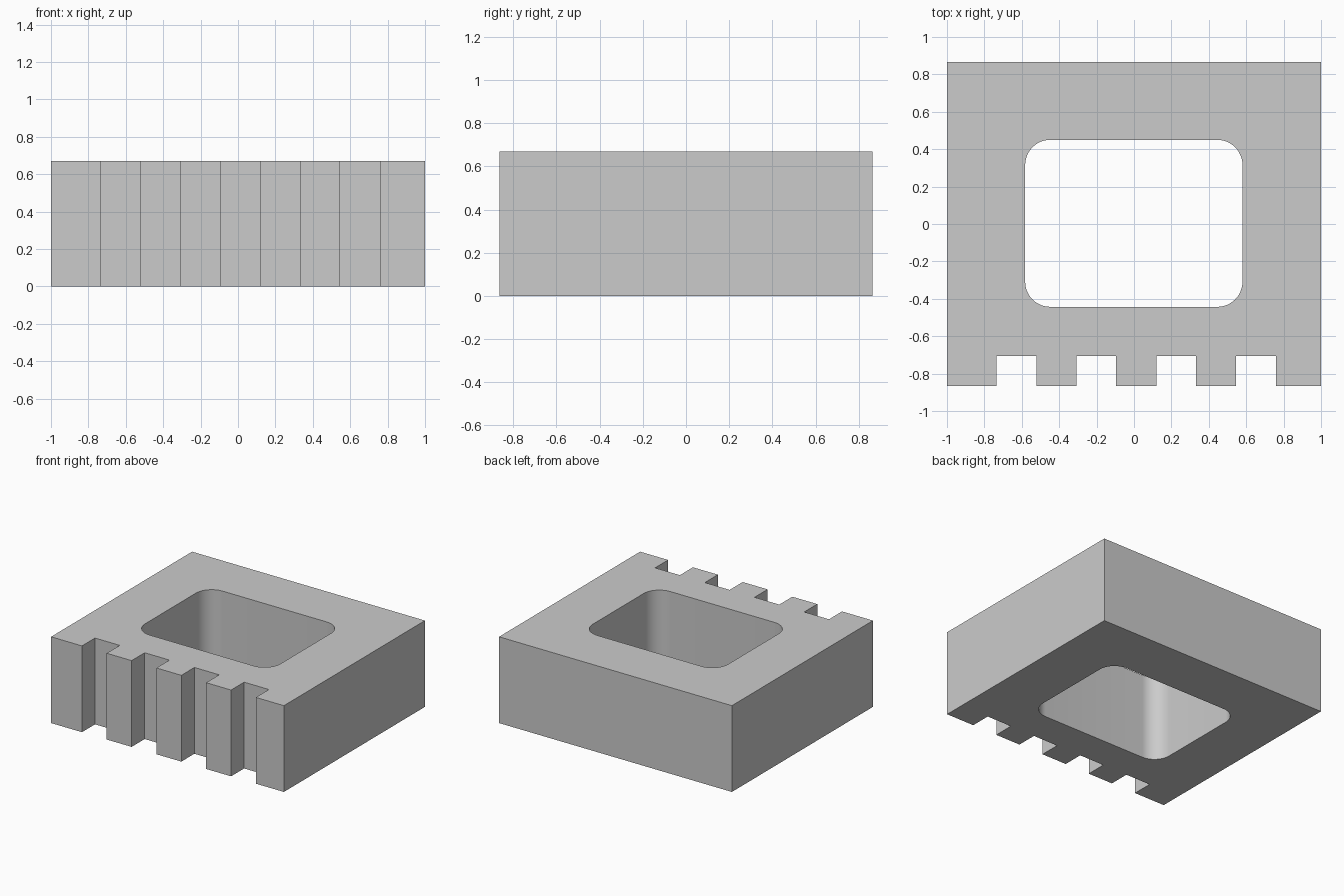
import bpy, bmesh, math

cube = bpy.data.objects.get("Cube")
if cube:
    bpy.data.objects.remove(cube, do_unlink=True)

HEIGHT = 0.67
HALF_DEPTH = 0.865
NOTCH_Y = -0.705

grey = bpy.data.materials.new("plain_grey")
grey.use_nodes = True
colour = (0.6, 0.6, 0.6, 1)
grey.diffuse_color = colour
grey.node_tree.nodes["Principled BSDF"].inputs["Base Color"].default_value = colour


def rounded_rectangle(x0, x1, y0, y1, r, steps=12):
    """Counter-clockwise rounded rectangle."""
    centres = [(x1 - r, y1 - r), (x0 + r, y1 - r), (x0 + r, y0 + r), (x1 - r, y0 + r)]
    points = []
    for corner, (cx, cy) in enumerate(centres):
        for i in range(steps + 1):
            a = math.pi / 2 * (corner + i / steps)
            points.append((cx + r * math.cos(a), cy + r * math.sin(a)))
    return points


def add_loop(bm, points):
    verts = [bm.verts.new((x, y, 0)) for x, y in points]
    return [bm.edges.new((v, verts[i - 1])) for i, v in enumerate(verts)]


# Outer outline with four notches along the front
outline = [(-1, -HALF_DEPTH)]
for n in range(4):
    left = -0.735 + n * 0.427
    right = left + 0.213
    outline += [(left, -HALF_DEPTH), (left, NOTCH_Y), (right, NOTCH_Y), (right, -HALF_DEPTH)]
outline += [(1, -HALF_DEPTH), (1, HALF_DEPTH), (-1, HALF_DEPTH)]

# Flat plan with the rounded opening, raised into a block
bm = bmesh.new()
edges = add_loop(bm, outline)
edges += add_loop(bm, rounded_rectangle(-0.582, 0.58, -0.443, 0.45, 0.135))
bmesh.ops.triangle_fill(bm, edges=edges, use_beauty=True, normal=(0, 0, 1))
raised = bmesh.ops.extrude_face_region(bm, geom=bm.faces[:], use_keep_orig=True)
top = [v for v in raised["geom"] if isinstance(v, bmesh.types.BMVert)]
bmesh.ops.translate(bm, verts=top, vec=(0, 0, HEIGHT))
bmesh.ops.recalc_face_normals(bm, faces=bm.faces[:])

mesh = bpy.data.meshes.new("notched_block")
bm.to_mesh(mesh)
bm.free()
mesh.materials.append(grey)
block = bpy.data.objects.new("notched_block", mesh)
bpy.context.collection.objects.link(block)

# Smooth the rounded corners, keep the edges sharp
bpy.ops.object.select_all(action="DESELECT")
block.select_set(True)
bpy.context.view_layer.objects.active = block
bpy.ops.object.shade_smooth_by_angle(angle=math.radians(30))
